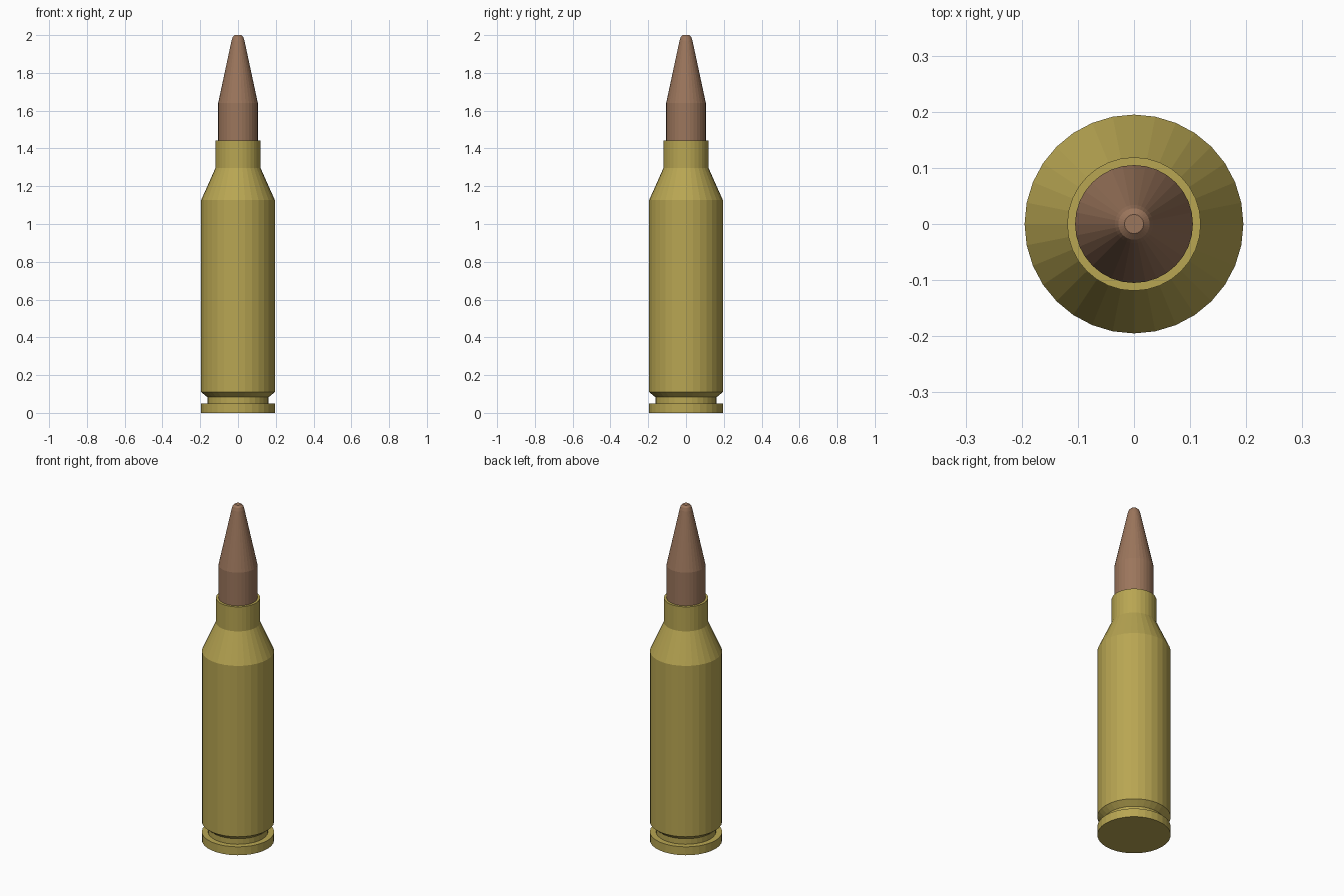
import bpy
import bmesh
from math import cos, sin, tau

SIDES = 32

cube = bpy.data.objects.get("Cube")
if cube:
    bpy.data.objects.remove(cube, do_unlink=True)


def make_material(name, colour):
    mat = bpy.data.materials.new(name)
    mat.use_nodes = True
    mat.diffuse_color = colour
    mat.node_tree.nodes["Principled BSDF"].inputs["Base Color"].default_value = colour
    return mat


def lathe(name, profile, mat):
    """Revolve (radius, height) points around z and cap both ends."""
    bm = bmesh.new()
    rings = [[bm.verts.new((r * cos(tau * i / SIDES), r * sin(tau * i / SIDES), z))
              for i in range(SIDES)] for r, z in profile]
    for low, high in zip(rings, rings[1:]):
        for i in range(SIDES):
            j = (i + 1) % SIDES
            bm.faces.new((low[i], low[j], high[j], high[i]))
    bm.faces.new(rings[0][::-1])
    bm.faces.new(rings[-1])
    bmesh.ops.recalc_face_normals(bm, faces=bm.faces)
    mesh = bpy.data.meshes.new(name)
    bm.to_mesh(mesh)
    bm.free()
    mesh.materials.append(mat)
    obj = bpy.data.objects.new(name, mesh)
    bpy.context.collection.objects.link(obj)
    return obj


brass = make_material("brass", (0.48, 0.38, 0.085, 1))
copper = make_material("copper", (0.33, 0.18, 0.107, 1))

# Case: rim, extractor groove, body, sloped shoulder and neck
lathe("case", [(0.195, 0), (0.195, 0.05), (0.162, 0.05), (0.162, 0.083),
               (0.195, 0.11), (0.195, 1.127), (0.119, 1.297), (0.119, 1.443)], brass)

# Bullet: straight shank seated in the neck, tapering to a blunt tip
lathe("bullet", [(0.105, 1.35), (0.105, 1.64), (0.034, 1.972),
                 (0.028, 1.99), (0.017, 2.0)], copper)
